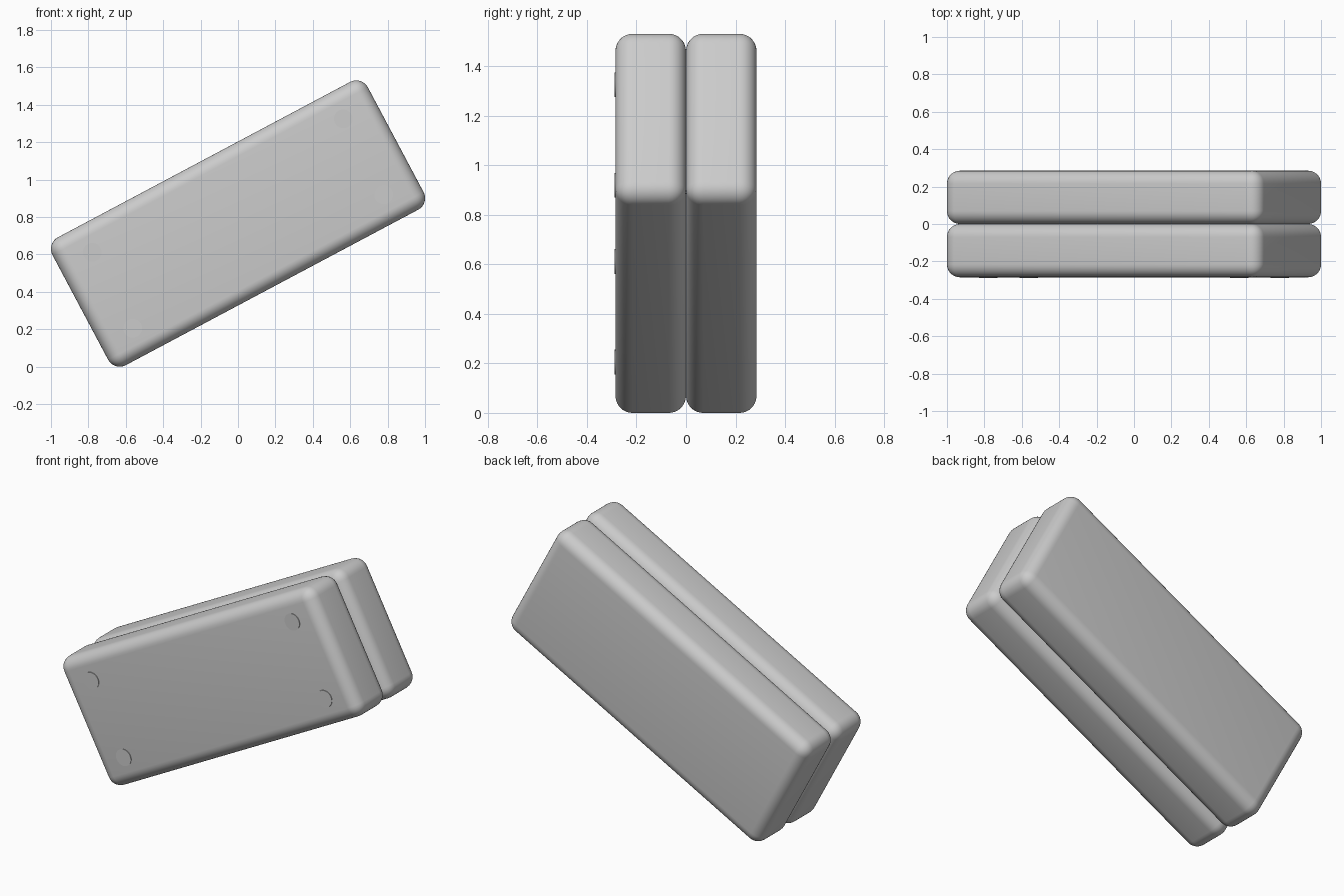
import bpy
import math
from mathutils import Matrix, Vector

cube = bpy.data.objects.get("Cube")
if cube:
    bpy.data.objects.remove(cube, do_unlink=True)

LENGTH, DEPTH, HEIGHT = 1.91, 0.285, 0.774
ROUND = 0.07
TILT = Matrix.Translation((0, 0, 0.765)) @ Matrix.Rotation(-math.radians(28), 4, 'Y')

grey = bpy.data.materials.new("light grey")
grey.use_nodes = True
grey.diffuse_color = (0.6, 0.6, 0.6, 1)
grey.node_tree.nodes["Principled BSDF"].inputs["Base Color"].default_value = (0.6, 0.6, 0.6, 1)


def finish(obj, name, position):
    """Name, colour, smooth and place a part in the tilted frame."""
    obj.name = name
    obj.data.materials.append(grey)
    bpy.ops.object.shade_smooth_by_angle(angle=math.radians(40))
    obj.matrix_world = TILT @ Matrix.Translation(Vector(position)) @ obj.matrix_world


# Two rounded slabs, side by side
for name, side in (("front_slab", -1), ("back_slab", 1)):
    bpy.ops.mesh.primitive_cube_add(size=1)
    slab = bpy.context.object
    slab.data.transform(Matrix.Diagonal((LENGTH, DEPTH, HEIGHT, 1)))
    bevel = slab.modifiers.new("rounded edges", 'BEVEL')
    bevel.width = ROUND
    bevel.segments = 8
    bpy.ops.object.modifier_apply(modifier=bevel.name)
    finish(slab, name, (0, side * DEPTH / 2, 0))

# Four thin round pads near the corners of the front face
for end, u in (("left", 0.76), ("right", -0.76)):
    for level, v in (("upper", 0.23), ("lower", -0.23)):
        bpy.ops.mesh.primitive_cylinder_add(vertices=32, radius=0.05, depth=0.02)
        pad = bpy.context.object
        pad.data.transform(Matrix.Rotation(math.pi / 2, 4, 'X'))
        finish(pad, f"{level}_{end}_pad", (u, -DEPTH + 0.006, v))
